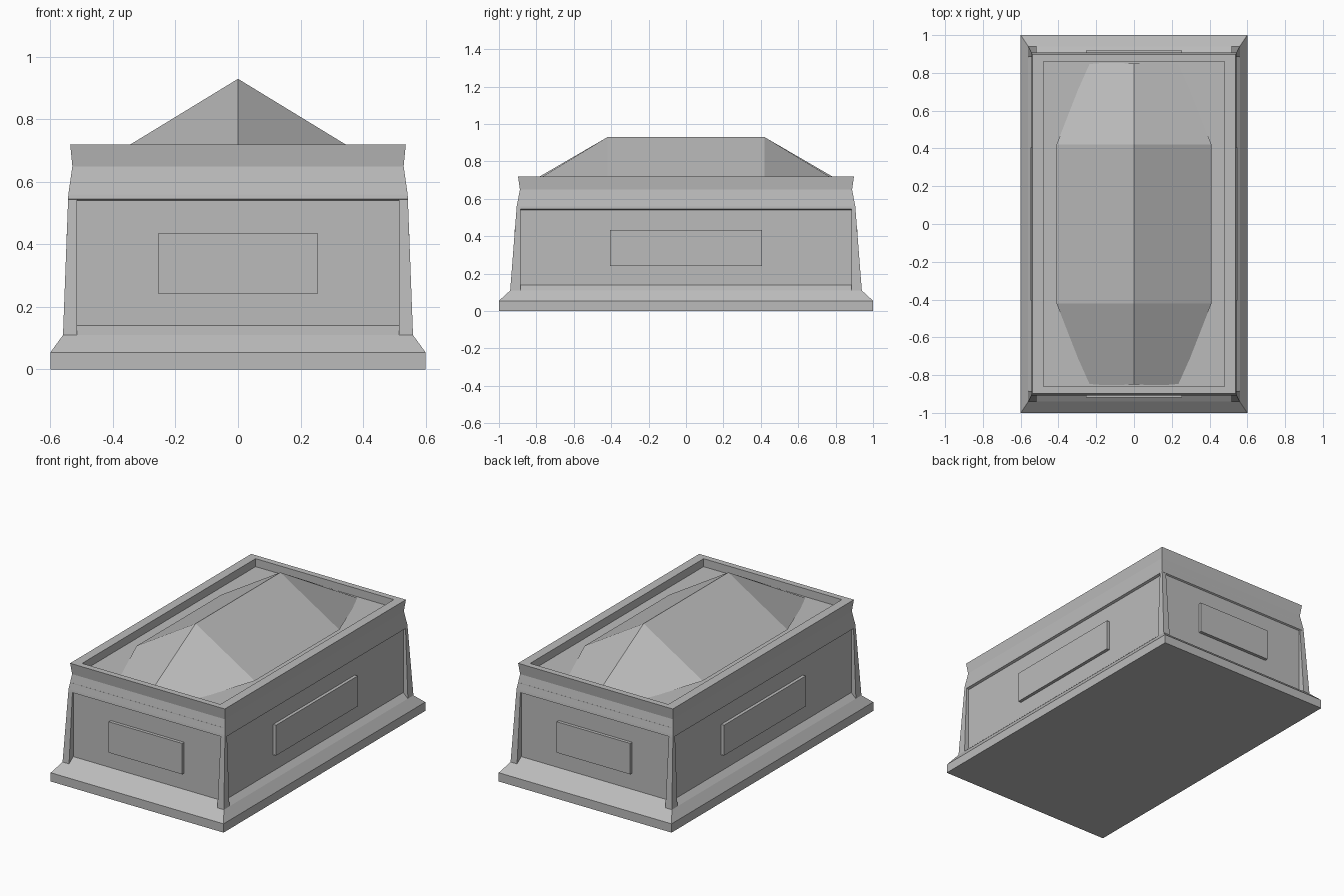
import bpy, bmesh

cube = bpy.data.objects.get("Cube")
if cube:
    bpy.data.objects.remove(cube, do_unlink=True)

stone = bpy.data.materials.new("grey_stone")
stone.use_nodes = True
GREY = (0.5, 0.5, 0.5, 1)
stone.diffuse_color = GREY
stone.node_tree.nodes["Principled BSDF"].inputs["Base Color"].default_value = GREY


def finish(name, bm):
    bmesh.ops.recalc_face_normals(bm, faces=bm.faces)
    mesh = bpy.data.meshes.new(name)
    bm.to_mesh(mesh)
    bm.free()
    mesh.materials.append(stone)
    obj = bpy.data.objects.new(name, mesh)
    bpy.context.collection.objects.link(obj)
    return obj


def loft(name, rings, cap=True):
    """Skin a stack of point rings, closing both ends."""
    bm = bmesh.new()
    loops = [[bm.verts.new(p) for p in ring] for ring in rings]
    n = len(loops[0])
    for a, b in zip(loops, loops[1:]):
        for i in range(n):
            j = (i + 1) % n
            bm.faces.new((a[i], a[j], b[j], b[i]))
    if cap:
        bm.faces.new(loops[0][::-1])
        bm.faces.new(loops[-1])
    return finish(name, bm)


def rect(hx, hy, z, cx=0, cy=0):
    return [(cx + sx * hx, cy + sy * hy, z)
            for sx, sy in ((-1, -1), (1, -1), (1, 1), (-1, 1))]


def stack(name, profile):
    return loft(name, [rect(*p) for p in profile])


# Plinth with sloped shoulder, running in to the recessed walls
stack("plinth", [(0.6, 1, 0), (0.6, 1, 0.055), (0.56, 0.94, 0.11), (0.528, 0.898, 0.14)])

# Recessed walls
stack("wall_core", [(0.528, 0.898, 0.1), (0.528, 0.898, 0.6)])

# Cornice, rim and sunken floor inside the rim
stack("cornice", [(0.528, 0.898, 0.54), (0.543, 0.907, 0.545), (0.543, 0.905, 0.56),
                  (0.53, 0.888, 0.65), (0.537, 0.898, 0.72), (0.48, 0.86, 0.72),
                  (0.48, 0.86, 0.67)])

# Tapered corner posts
for sx in (-1, 1):
    for sy in (-1, 1):
        def corner(ox, oy, z):
            return [(sx * x, sy * y, z) for x, y in
                    ((0.515, 0.885), (ox, 0.885), (ox, oy), (0.515, oy))]
        loft("corner_post", [corner(0.56, 0.94, 0.11), corner(0.543, 0.905, 0.56)])

# Raised plaques on the four walls
for s in (-1, 1):
    stack("end_plaque", [(0.255, 0.012, z, 0, s * 0.906) for z in (0.242, 0.436)])
    stack("side_plaque", [(0.012, 0.405, z, s * 0.536, 0) for z in (0.242, 0.433)])

# Ridged lid with tapered, creased ends
bm = bmesh.new()
EAVE, RIDGE = 0.665, 0.93
ridge = {s: bm.verts.new((0, s * 0.42, RIDGE)) for s in (-1, 1)}
foot = {s: bm.verts.new((0, s * 0.85, 0.68)) for s in (-1, 1)}
for sx in (-1, 1):
    side = {s: bm.verts.new((sx * 0.41, s * 0.42, 0.68)) for s in (-1, 1)}
    tip = {s: bm.verts.new((sx * 0.24, s * 0.855, EAVE)) for s in (-1, 1)}
    bm.faces.new((ridge[-1], ridge[1], side[1], side[-1]))
    for s in (-1, 1):
        bm.faces.new((ridge[s], side[s], tip[s], foot[s]))
bmesh.ops.holes_fill(bm, edges=[e for e in bm.edges if e.is_boundary])
finish("lid", bm)
